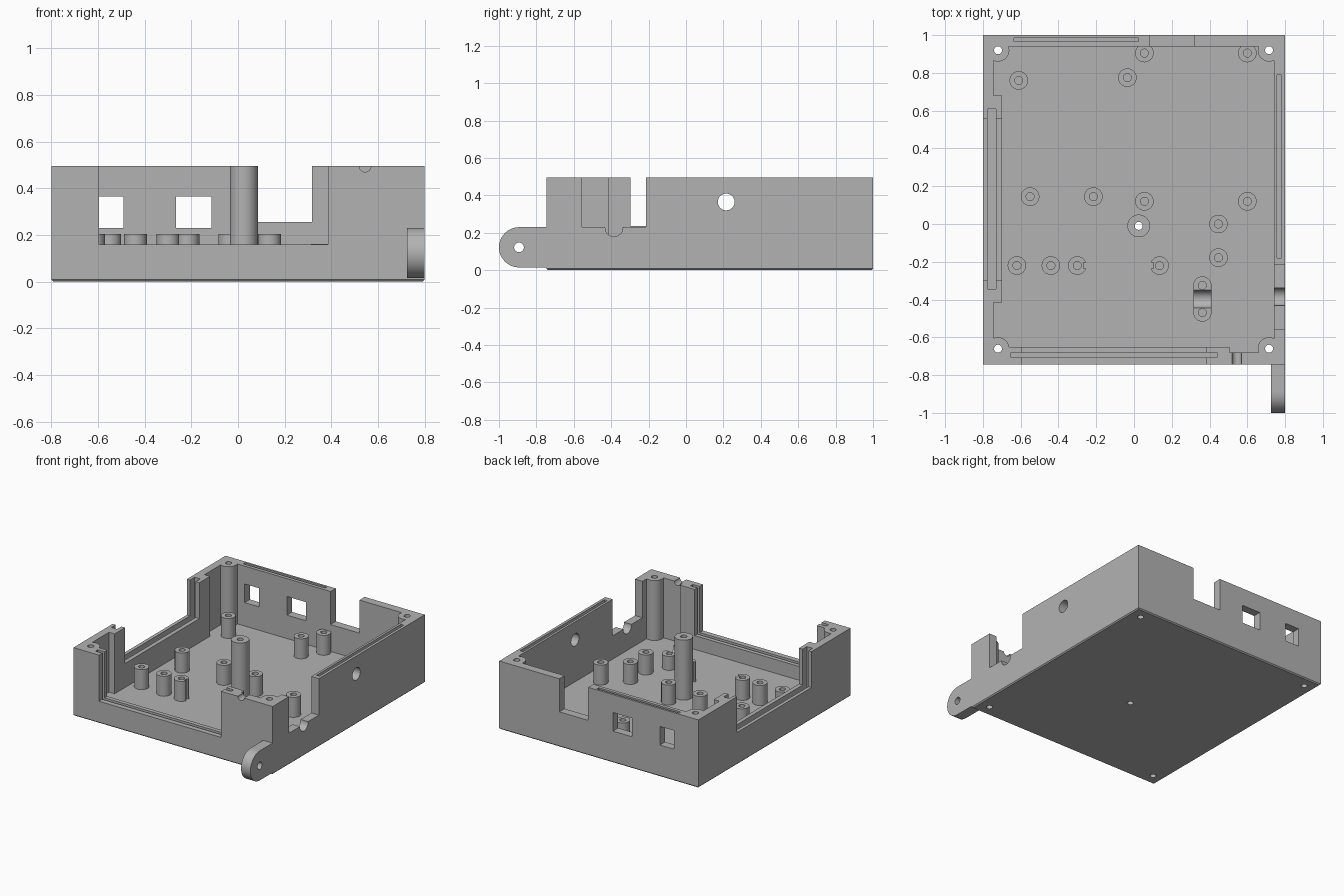
import bpy, bmesh, math
from mathutils import Matrix

if "Cube" in bpy.data.objects:
    bpy.data.objects.remove(bpy.data.objects["Cube"])

GREY = (0.45, 0.45, 0.45, 1)
mat = bpy.data.materials.new("plain grey")
mat.use_nodes = True
mat.diffuse_color = GREY
mat.node_tree.nodes["Principled BSDF"].inputs["Base Color"].default_value = GREY

FLOOR, TOP = 0.06, 0.495
ABOVE = TOP + 0.1


def make(name, bm):
    mesh = bpy.data.meshes.new(name)
    bm.to_mesh(mesh)
    bm.free()
    ob = bpy.data.objects.new(name, mesh)
    bpy.context.collection.objects.link(ob)
    mesh.materials.append(mat)
    return ob


def box(name, x, y, z):
    bm = bmesh.new()
    bmesh.ops.create_cube(bm, size=1)
    for v in bm.verts:
        for i, (lo, hi) in enumerate((x, y, z)):
            v.co[i] = lo if v.co[i] < 0 else hi
    return make(name, bm)


def rod(name, centre, radius, length, axis="Z", sides=32):
    """Cylinder centred on a point, along one axis."""
    turn = {"X": Matrix.Rotation(math.pi / 2, 4, "Y"),
            "Y": Matrix.Rotation(math.pi / 2, 4, "X"),
            "Z": Matrix.Identity(4)}[axis]
    bm = bmesh.new()
    bmesh.ops.create_cone(bm, cap_ends=True, segments=sides, radius1=radius,
                          radius2=radius, depth=length,
                          matrix=Matrix.Translation(centre) @ turn)
    return make(name, bm)


def post(name, x, y, z0, z1, radius):
    return rod(name, (x, y, (z0 + z1) / 2), radius, z1 - z0)


def combine(target, tools, operation):
    """Run booleans on the target and remove the tools."""
    for tool in tools:
        mod = target.modifiers.new("bool", "BOOLEAN")
        mod.operation, mod.solver, mod.object = operation, "EXACT", tool
    deps = bpy.context.evaluated_depsgraph_get()
    mesh = bpy.data.meshes.new_from_object(target.evaluated_get(deps))
    target.modifiers.clear()
    target.data = mesh
    for tool in tools:
        bpy.data.objects.remove(tool)


# Tray with a fine chamfer round the underside
case = box("case", (-0.8, 0.8), (-0.745, 1), (0, TOP))
bm = bmesh.new()
bm.from_mesh(case.data)
rim = [e for e in bm.edges if all(v.co.z < 0.01 for v in e.verts)]
bmesh.ops.bevel(bm, geom=rim, offset=0.008, segments=1, affect="EDGES")
bm.to_mesh(case.data)
bm.free()
combine(case, [box("cavity", (-0.745, 0.74), (-0.68, 0.94), (FLOOR, ABOVE))], "DIFFERENCE")

# Thick wall sections and corner screw columns
corners = [(x, y) for x in (-0.72, 0.715) for y in (-0.66, 0.92)]
solids = [box("left_pad", (-0.77, -0.70), (-0.415, 0.68), (0.03, TOP)),
          box("front_pad", (-0.7, 0.505), (-0.72, -0.65), (0.03, TOP))]
solids += [post("column", x, y, 0.03, TOP, 0.06) for x, y in corners]
solids.append(post("column", 0.025, -0.01, 0.03, TOP, 0.06))
combine(case, solids, "UNION")

# Wall openings, panel slots, windows and cable notches
cuts = [box("front_opening", (-0.595, 0.385), (-0.8, -0.64), (0.16, ABOVE)),
        box("front_slot", (-0.65, 0.44), (-0.707, -0.68), (0.115, ABOVE)),
        box("left_opening", (-0.9, -0.68), (-0.296, 0.556), (0.235, ABOVE)),
        box("left_slot", (-0.775, -0.73), (-0.345, 0.61), (0.19, ABOVE)),
        box("right_opening", (0.7, 0.9), (-0.557, -0.215), (0.23, ABOVE)),
        box("right_slot", (0.757, 0.78), (-0.18, 0.79), (0.455, ABOVE)),
        box("back_opening", (0.085, 0.317), (0.92, 1.1), (0.255, ABOVE)),
        box("back_slot", (-0.635, 0.025), (0.965, 0.985), (0.455, ABOVE)),
        box("window", (-0.265, -0.113), (0.92, 1.1), (0.23, 0.365)),
        box("window", (-0.605, -0.49), (0.92, 1.1), (0.23, 0.365)),
        rod("right_notch", (0.77, -0.385, 0.227), 0.047, 0.2, "X"),
        rod("right_hole", (0.77, 0.215, 0.365), 0.045, 0.2, "X"),
        rod("front_notch", (0.545, -0.71, TOP), 0.025, 0.14, "Y")]
cuts += [post("screw_hole", x, y, -0.1, ABOVE, 0.021) for x, y in corners + [(0.025, -0.01)]]
combine(case, cuts, "DIFFERENCE")
parts = [case]

# Bored standoffs; two carry a small key slot facing each other
spots = [(0.055, 0.905), (0.6, 0.905), (-0.61, 0.76), (-0.035, 0.775),
         (-0.55, 0.145), (-0.215, 0.145), (0.055, 0.12), (0.6, 0.12),
         (0.447, 0), (0.447, -0.178), (-0.62, -0.22), (-0.44, -0.22)]
keyed = [(-0.3, -0.22, 1), (0.135, -0.22, -1)]
for x, y, key in [(*s, 0) for s in spots] + keyed:
    standoff = post("standoff", x, y, 0.05, 0.205, 0.049)
    tools = [post("bore", x, y, 0.08, 0.3, 0.021)]
    if key:
        kx = x + key * 0.048
        tools.append(box("key", (kx - 0.015, kx + 0.015), (y - 0.016, y + 0.016), (0.02, 0.3)))
    combine(standoff, tools, "DIFFERENCE")
    parts.append(standoff)

# Cable saddle with a trough across it
cx, cy = 0.362, -0.397
clamp = box("cable_saddle", (cx - 0.048, cx + 0.048), (cy - 0.072, cy + 0.072), (0.05, 0.162))
ends = [cy - 0.072, cy + 0.072]
combine(clamp, [post("end", cx, y, 0.05, 0.162, 0.048) for y in ends], "UNION")
trough = [rod("trough", (cx, cy, 0.162), 0.047, 0.2, "X")]
combine(clamp, trough + [post("bore", cx, y, 0.08, 0.3, 0.021) for y in ends], "DIFFERENCE")
parts.append(clamp)

# Hanging tab at the front
tab = box("hanging_tab", (0.725, 0.8), (-0.893, -0.745), (0.015, 0.23))
combine(tab, [rod("tab_end", (0.7625, -0.8925, 0.1225), 0.1075, 0.075, "X", 48)], "UNION")
combine(tab, [rod("tab_hole", (0.76, -0.893, 0.122), 0.026, 0.2, "X")], "DIFFERENCE")
parts.append(tab)

# Smooth the round faces and keep the edges crisp
bpy.ops.object.select_all(action="DESELECT")
for ob in parts:
    ob.select_set(True)
bpy.context.view_layer.objects.active = case
bpy.ops.object.shade_smooth_by_angle(angle=math.radians(30))
